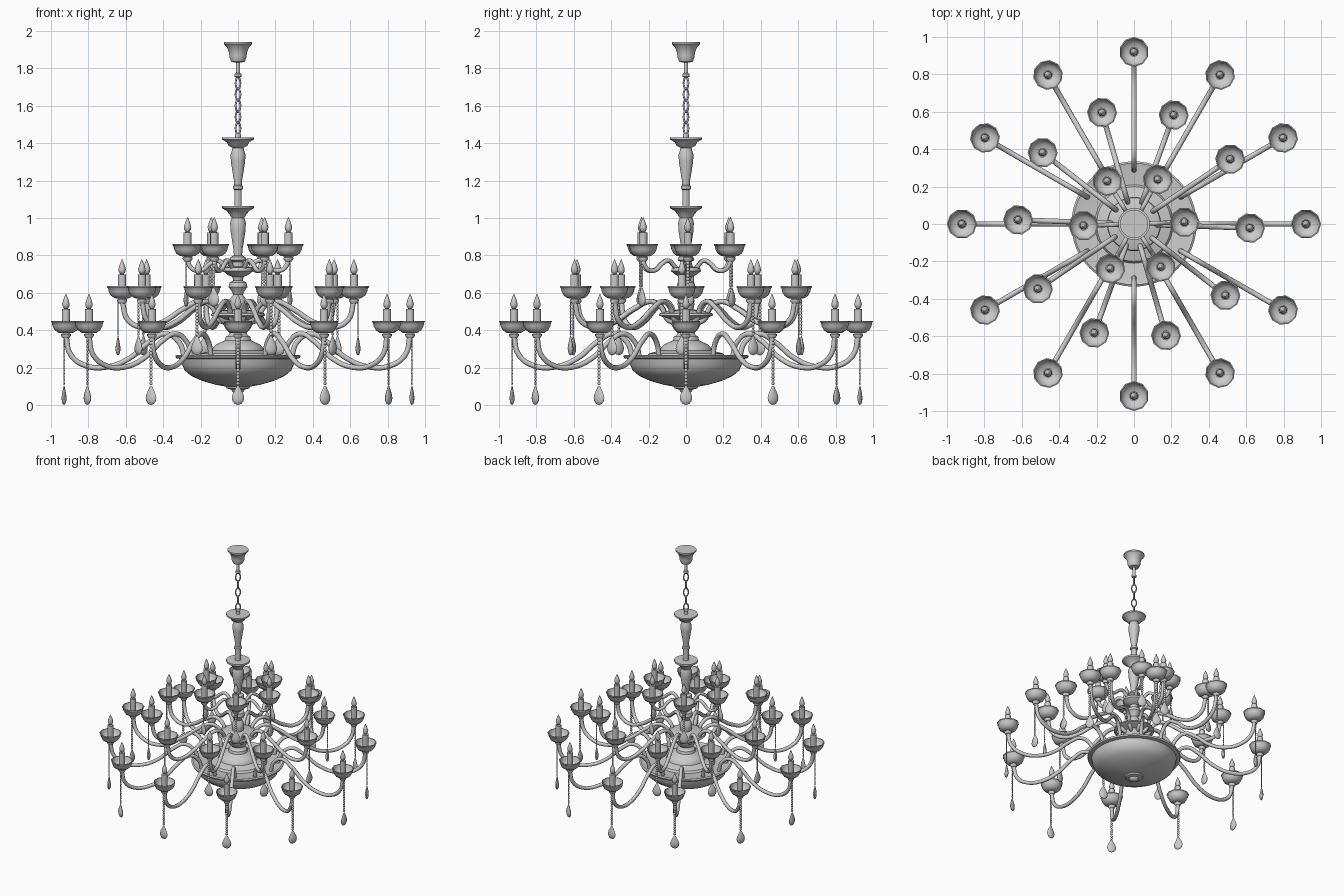
import bpy, bmesh
from math import sin, cos, pi, radians
from mathutils import Matrix


def add(name, data, loc=(0, 0, 0), rot=0):
    ob = bpy.data.objects.new(name, data)
    ob.location = loc
    ob.rotation_euler = (0, 0, rot)
    bpy.context.collection.objects.link(ob)
    return ob


def spin(bm, profile, sides):
    """Revolve (radius, height) points about z."""
    rings = []
    for r, z in profile:
        if r < 1e-5:
            rings.append([bm.verts.new((0, 0, z))] * sides)
        else:
            rings.append([bm.verts.new((r * cos(2 * pi * i / sides), r * sin(2 * pi * i / sides), z))
                          for i in range(sides)])
    for a, b in zip(rings, rings[1:]):
        for i in range(sides):
            j = (i + 1) % sides
            vs = list(dict.fromkeys([a[i], a[j], b[j], b[i]]))
            if len(vs) > 2:
                bm.faces.new(vs)


def finish(name, bm, angle=40):
    bmesh.ops.recalc_face_normals(bm, faces=bm.faces)
    me = bpy.data.meshes.new(name)
    bm.to_mesh(me)
    bm.free()
    me.shade_smooth()
    me.set_sharp_from_angle(angle=radians(angle))
    return me


def lathe(name, profile, sides, angle=40):
    bm = bmesh.new()
    spin(bm, profile, sides)
    return finish(name, bm, angle)


def tube(name, pts, radius, cyclic=False):
    cu = bpy.data.curves.new(name, 'CURVE')
    cu.dimensions = '3D'
    cu.bevel_depth = radius
    cu.bevel_resolution = 2
    cu.resolution_u = 8
    cu.use_fill_caps = not cyclic
    sp = cu.splines.new('BEZIER')
    sp.bezier_points.add(len(pts) - 1)
    sp.use_cyclic_u = cyclic
    for p, (x, z) in zip(sp.bezier_points, pts):
        p.co = (x, 0, z)
        p.handle_left_type = p.handle_right_type = 'AUTO'
    return cu


# ceiling canopy and its hook stem
add("ceiling_canopy", lathe("ceiling_canopy", [
    (0, 1.94), (.075, 1.94), (.075, 1.93), (.06, 1.915), (.05, 1.89), (.046, 1.87), (.046, 1.86),
    (.036, 1.835), (.012, 1.83), (.012, 1.775), (.018, 1.77), (.018, 1.755), (.008, 1.75), (0, 1.75)], 24))

# chain
link = tube("chain_link", [(.014, .018), (.014, -.018), (0, -.033), (-.014, -.018), (-.014, .018), (0, .033)],
            .005, True)
for i in range(5):
    add("chain_link", link, (0, 0, 1.72 - .06 * i), pi / 4 + i * pi / 2)

# upper baluster, lower baluster and hub stack
add("upper_column", lathe("upper_column", [
    (0, 1.455), (.014, 1.455), (.016, 1.43), (.085, 1.43), (.085, 1.42), (.06, 1.405), (.05, 1.385), (.03, 1.375),
    (.034, 1.355), (.04, 1.34), (.038, 1.30), (.022, 1.20), (.02, 1.175), (.028, 1.17), (.028, 1.155),
    (.02, 1.15), (.02, 1.065), (.085, 1.065), (.085, 1.052), (.062, 1.038), (.045, 1.02), (.034, 1.0),
    (.042, .975), (.04, .93), (.024, .83), (.022, .80), (.04, .79), (.045, .775), (.03, .765), (.03, .74)], 24))
add("lower_column", lathe("lower_column", [
    (.03, .74), (.075, .735), (.08, .715), (.055, .695), (.03, .685), (.025, .665), (.045, .655), (.05, .63),
    (.035, .61), (.025, .59), (.04, .57), (.045, .54), (.04, .51), (.09, .505), (.14, .49), (.145, .478),
    (.11, .465), (.08, .455), (.078, .43), (.065, .405), (.045, .385), (.05, .375), (.065, .365),
    (.07, .345), (.115, .325), (.135, .305), (.14, .29), (.20, .275), (.21, .26)], 32))

# big bottom bowl with finial
add("bottom_bowl", lathe("bottom_bowl", [
    (0, .255), (.30, .262), (.325, .268), (.335, .262), (.33, .25), (.305, .245), (.298, .215), (.285, .185),
    (.25, .155), (.19, .128), (.12, .108), (.065, .098), (.06, .088), (.035, .082), (.03, .07),
    (.015, .062), (0, .06)], 48))


# candle cup with candle and flame, origin at rim height
cup = lathe("candle_cup", [
    (0, -.092), (.018, -.092), (.026, -.08), (.026, -.072), (.018, -.066), (.04, -.064), (.06, -.05), (.072, -.028),
    (.075, -.01), (.08, -.006), (.08, 0), (.074, 0), (.066, -.028), (.05, -.044), (.024, -.052)], 10, 45)
candle = lathe("candle", [(.022, -.053), (.022, .062), (.01, .064), (0, .064)], 10, 45)
flame = lathe("flame_bulb", [
    (0, .062), (.01, .064), (.018, .078), (.02, .09), (.014, .112), (.006, .132), (0, .146)], 10, 60)


# bead strand ending in a flattened drop, origin at the drop tip
def pendant(length):
    bm = bmesh.new()
    spin(bm, [(0, 0), (.018, .006), (.03, .022), (.033, .038), (.028, .058), (.016, .082), (.007, .1), (0, .106)], 12)
    n = round((length - .106) / .018)
    step = (length - .106) / n
    for i in range(n):
        bmesh.ops.create_uvsphere(bm, u_segments=8, v_segments=6, radius=.0098,
                                  matrix=Matrix.Translation((0, 0, .106 + step * (i + .5))))
    bmesh.ops.scale(bm, vec=(.4, 1, 1), verts=bm.verts)
    return finish("crystal_pendant", bm, 60)


# tiers: name, count, start angle, cup radius, rim z, arm tube radius, pendant radius, drop z, arm path
tiers = [
    ("lower", 12, 0, .92, .45, .014, .93, 0,
     [(.285, .25), (.315, .335), (.385, .38), (.47, .34), (.58, .25), (.70, .203), (.82, .212), (.895, .27), (.92, .37)]),
    ("middle", 10, -2, .62, .635, .014, .642, .265,
     [(.06, .44), (.10, .455), (.14, .525), (.20, .553), (.29, .515), (.40, .445), (.50, .415), (.585, .45), (.62, .555)]),
    ("upper", 6, 2, .27, .86, .012, .278, .525,
     [(.05, .715), (.075, .745), (.11, .772), (.15, .755), (.19, .722), (.235, .722), (.262, .75), (.27, .785)]),
]
for name, count, start, rad, rim, thick, prad, pz, path in tiers:
    arm = tube(name + "_arm", path, thick)
    drop = pendant(rim - .075 - pz)
    for i in range(count):
        a = radians(start) + 2 * pi * i / count
        c, s = cos(a), sin(a)
        add(name + "_arm", arm, rot=a)
        for part, me in (("cup", cup), ("candle", candle), ("flame", flame)):
            add(f"{name}_{part}", me, (rad * c, rad * s, rim), a)
        add(name + "_pendant", drop, (prad * c, prad * s, pz), a)
